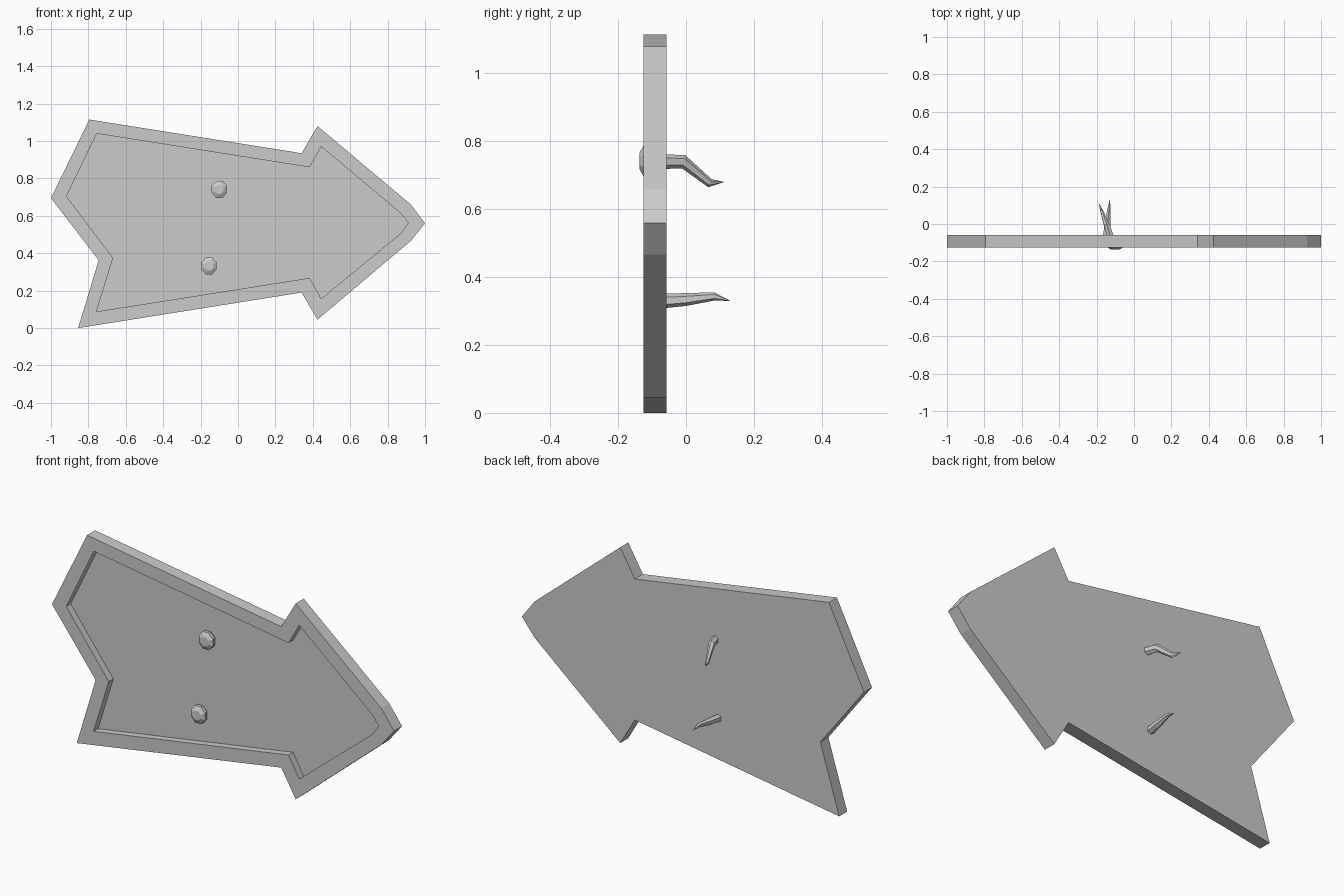
import bpy, bmesh, math

if "Cube" in bpy.data.objects:
    bpy.data.objects.remove(bpy.data.objects["Cube"])

FRONT, FLOOR, BACK = -0.125, -0.087, -0.058
OUTER = [(-1, .695), (-.795, 1.115), (.34, .935), (.425, 1.08), (.925, .66), (1, .56),
         (.925, .467), (.425, .045), (.34, .19), (-.855, 0), (-.745, .363)]
INNER = [(-.917, .705), (-.755, 1.04), (.383, .86), (.445, .97), (.872, .612), (.91, .563),
         (.872, .508), (.445, .157), (.383, .268), (-.757, .088), (-.668, .375)]


def loft(name, rings):
    """Skin a list of equal-length point rings and cap both ends."""
    bm = bmesh.new()
    vs = [[bm.verts.new(p) for p in ring] for ring in rings]
    n = len(vs[0])
    for a, b in zip(vs, vs[1:]):
        for i in range(n):
            j = (i + 1) % n
            bm.faces.new((a[i], a[j], b[j], b[i]))
    bm.faces.new(vs[0])
    bm.faces.new(vs[-1])
    bmesh.ops.recalc_face_normals(bm, faces=bm.faces)
    mesh = bpy.data.meshes.new(name)
    bm.to_mesh(mesh)
    bm.free()
    obj = bpy.data.objects.new(name, mesh)
    bpy.context.collection.objects.link(obj)
    return obj


def outline(points, y):
    return [(x, y, z) for x, z in points]


def ring(x, y, z, rx, rz, tilt=0, sides=8):
    """Ring facing the y axis; tilt leans it as z rises."""
    out = []
    for i in range(sides):
        a = math.tau * (i + .5) / sides
        dz = rz * math.sin(a)
        out.append((x + rx * math.cos(a), y + tilt * dz, z + dz))
    return out


# Arrow board: back face, outer wall, raised rim, recess wall, recessed floor
loft("arrow_board", [outline(OUTER, BACK), outline(OUTER, FRONT),
                     outline(INNER, FRONT), outline(INNER, FLOOR)])

# Domed nail heads
for name, x, z, front in (("upper", -.1, .742, -.137), ("lower", -.155, .332, -.124)):
    loft(name + "_nail_head", [ring(x, front, z, .025, .026),
                               ring(x, front + .012, z, .044, .049),
                               ring(x, front + .03, z, .044, .049),
                               ring(x, front + .052, z, .026, .028)])

# Bent nail shanks sticking out of the back: x, y, z, rx, rz, tilt
SHANKS = {
    "upper": [(-.125, -.09, .74, .021, .021, 0), (-.128, -.06, .74, .021, .021, 0),
              (-.145, -.007, .74, .018, .02, .2), (-.172, .07, .677, .009, .012, .4),
              (-.188, .11, .68, .001, .001, 0)],
    "lower": [(-.15, -.09, .33, .021, .021, 0), (-.147, -.06, .33, .021, .021, 0),
              (-.141, 0, .334, .018, .019, 0), (-.133, .083, .343, .01, .012, 0),
              (-.13, .128, .331, .001, .001, 0)],
}
for name, path in SHANKS.items():
    loft(name + "_nail_shank", [ring(*p, sides=6) for p in path])
